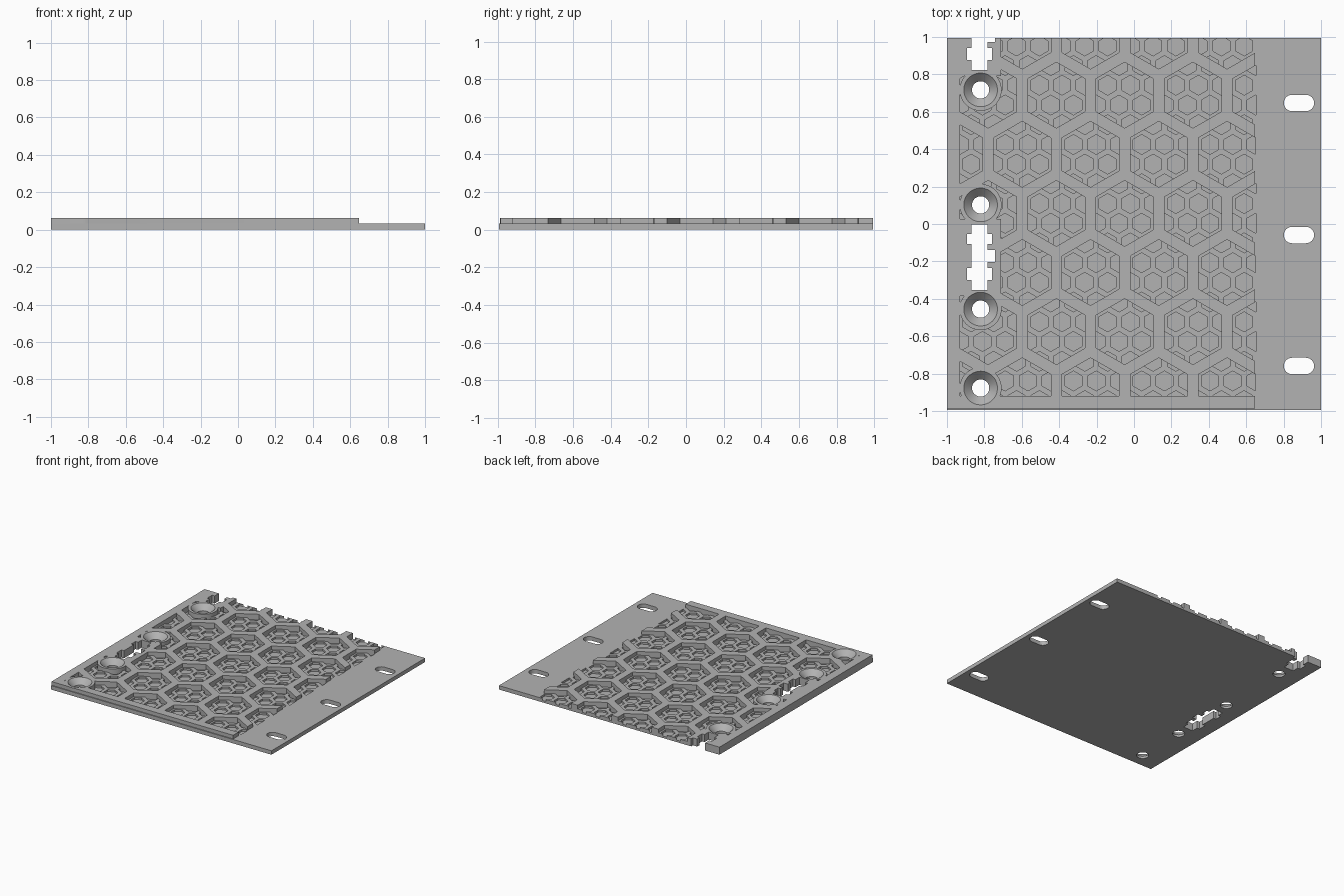
import bpy, bmesh, math

if "Cube" in bpy.data.objects:
    bpy.data.objects.remove(bpy.data.objects["Cube"])

grey = bpy.data.materials.new("plain_grey")
grey.use_nodes = True
grey.diffuse_color = (0.45, 0.45, 0.45, 1)
grey.node_tree.nodes["Principled BSDF"].inputs["Base Color"].default_value = (0.45, 0.45, 0.45, 1)

BASE, TOP = 0.032, 0.062      # base thickness, full height
END = 0.995                   # half depth
STEP_X = 0.647                # where the raised layer stops
PITCH = 0.365                 # spacing of the large cells
ROW = PITCH * math.sqrt(3) / 2
HOLE_X = -0.82


def ring(cx, cy, r, n, turn=0.0):
    return [(cx + r * math.cos(turn + math.tau * i / n),
             cy + r * math.sin(turn + math.tau * i / n)) for i in range(n)]


def hexagon(cx, cy, r):
    return ring(cx, cy, r, 6, math.pi / 6)


def rect(x0, x1, y0, y1):
    return [(x0, y0), (x1, y0), (x1, y1), (x0, y1)]


def solid(name, levels_list):
    """Each item is a list of (outline, z) levels, lofted and capped."""
    bm = bmesh.new()
    for levels in levels_list:
        loops = [[bm.verts.new((x, y, z)) for x, y in pts] for pts, z in levels]
        n = len(loops[0])
        for a, b in zip(loops, loops[1:]):
            for i in range(n):
                j = (i + 1) % n
                bm.faces.new((a[i], a[j], b[j], b[i]))
        bm.faces.new(loops[0][::-1])
        bm.faces.new(loops[-1])
    bmesh.ops.recalc_face_normals(bm, faces=bm.faces)
    mesh = bpy.data.meshes.new(name)
    bm.to_mesh(mesh)
    bm.free()
    mesh.materials.append(grey)
    obj = bpy.data.objects.new(name, mesh)
    bpy.context.collection.objects.link(obj)
    return obj


def prisms(name, outlines, z0, z1):
    return solid(name, [[(o, z0), (o, z1)] for o in outlines])


def combine(obj, tool, operation):
    mod = obj.modifiers.new(operation, "BOOLEAN")
    mod.operation, mod.object, mod.solver = operation, tool, "EXACT"
    bpy.context.view_layer.objects.active = obj
    bpy.ops.object.modifier_apply(modifier=mod.name)


# Hole positions
hole_ys = [0.717, 0.102, -0.455, -0.877]
flange_ys = [0.647, -0.059, -0.759]

# Large cell cutters, trimmed by the border, screw bosses and slot frames
centres = []
for row in range(7):
    shift = 0 if row % 2 else -PITCH / 2
    for col in range(-3, 3):
        centres.append((-0.05 + shift + PITCH * (col + 1), 1.005 - ROW * row))
cells = prisms("cell_cutter", [hexagon(x, y, 0.176) for x, y in centres], -0.1, 0.2)
border = prisms("border_trim", [rect(-0.93, STEP_X + 0.004, -0.92, 1.1)], -0.2, 0.3)
boss_trim = prisms("boss_trim", [ring(HOLE_X, y, 0.112, 48) for y in hole_ys], -0.2, 0.3)
frame_trim = prisms("frame_trim", [rect(-0.94, -0.711, -0.385, 0.027),
                                   rect(-0.94, -0.711, 0.79, 1.2)], -0.25, 0.35)
combine(cells, border, "INTERSECT")
combine(cells, boss_trim, "DIFFERENCE")
combine(cells, frame_trim, "DIFFERENCE")

# Small recesses in the floor of every large cell
small = []
for cx, cy in centres:
    for r in (-1.5, -0.5, 0.5, 1.5):
        offset = 0.25 if r in (-1.5, 0.5) else -0.25
        for c in (-1, 0, 1):
            x, y = (c + offset) * PITCH / 3, r * ROW / 3
            # keep only recesses that reach this cell
            if math.hypot(x, y) < 0.205:
                small.append((round(cx + x, 3), round(cy + y, 3)))
unique = []
for p in small:
    if all(math.dist(p, q) > 0.03 for q in unique):
        unique.append(p)
recesses = prisms("recess_cutter", [hexagon(x, y, 0.053) for x, y in unique], 0.016, 0.05)
combine(recesses, cells, "INTERSECT")

# Countersunk screw holes
screws = solid("screw_cutter", [[(ring(HOLE_X, y, r, 48), z) for r, z in
               ((0.046, -0.05), (0.046, 0.018), (0.09, TOP), (0.09, 0.1))] for y in hole_ys])

# Stepped connector slots, the rear one running out of the back edge
left = [(-0.87, -0.353), (-0.87, -0.3), (-0.893, -0.3), (-0.893, -0.235), (-0.87, -0.235),
        (-0.87, -0.107), (-0.893, -0.107), (-0.893, -0.053), (-0.87, -0.053), (-0.87, -0.004)]
right = [(-0.782, -0.004), (-0.782, -0.053), (-0.76, -0.053), (-0.76, -0.107), (-0.782, -0.107),
         (-0.782, -0.139), (-0.743, -0.139), (-0.743, -0.203), (-0.782, -0.203),
         (-0.782, -0.235), (-0.76, -0.235), (-0.76, -0.3), (-0.782, -0.3), (-0.782, -0.353)]
slot = left + right
slots = prisms("slot_cutter", [slot, [(x, y + 1.176) for x, y in slot]], -0.15, 0.15)


# Rounded mounting slots in the thin flange
def capsule(cx, cy, half, r):
    arc = [math.pi * i / 16 - math.pi / 2 for i in range(17)]
    end = [(half - r + r * math.cos(a), r * math.sin(a)) for a in arc]
    return [(cx + x, cy + y) for x, y in end] + [(cx - x, cy - y) for x, y in end]


mounts = prisms("mount_cutter", [capsule(0.882, y, 0.081, 0.044) for y in flange_ys], -0.1, 0.1)

# Base plate
base = prisms("base_plate", [rect(-1, 1, -END, END)], 0, BASE)
for tool in (recesses, slots, mounts, screws):
    combine(base, tool, "DIFFERENCE")

# Raised honeycomb layer
layer = prisms("honeycomb_layer", [rect(-1, STEP_X, -END + 0.008, END)], BASE, TOP)
bosses = prisms("boss_helper", [ring(HOLE_X, hole_ys[-1], 0.112, 48)], BASE, TOP)
combine(layer, bosses, "UNION")
for tool in (cells, slots, screws):
    combine(layer, tool, "DIFFERENCE")

# Remove the cutters and shade the finished parts
for tool in (cells, border, boss_trim, frame_trim, recesses, screws, slots, mounts, bosses):
    bpy.data.objects.remove(tool)
for obj in (base, layer):
    bpy.ops.object.select_all(action="DESELECT")
    obj.select_set(True)
    bpy.context.view_layer.objects.active = obj
    bpy.ops.object.shade_smooth_by_angle(angle=math.radians(30))
